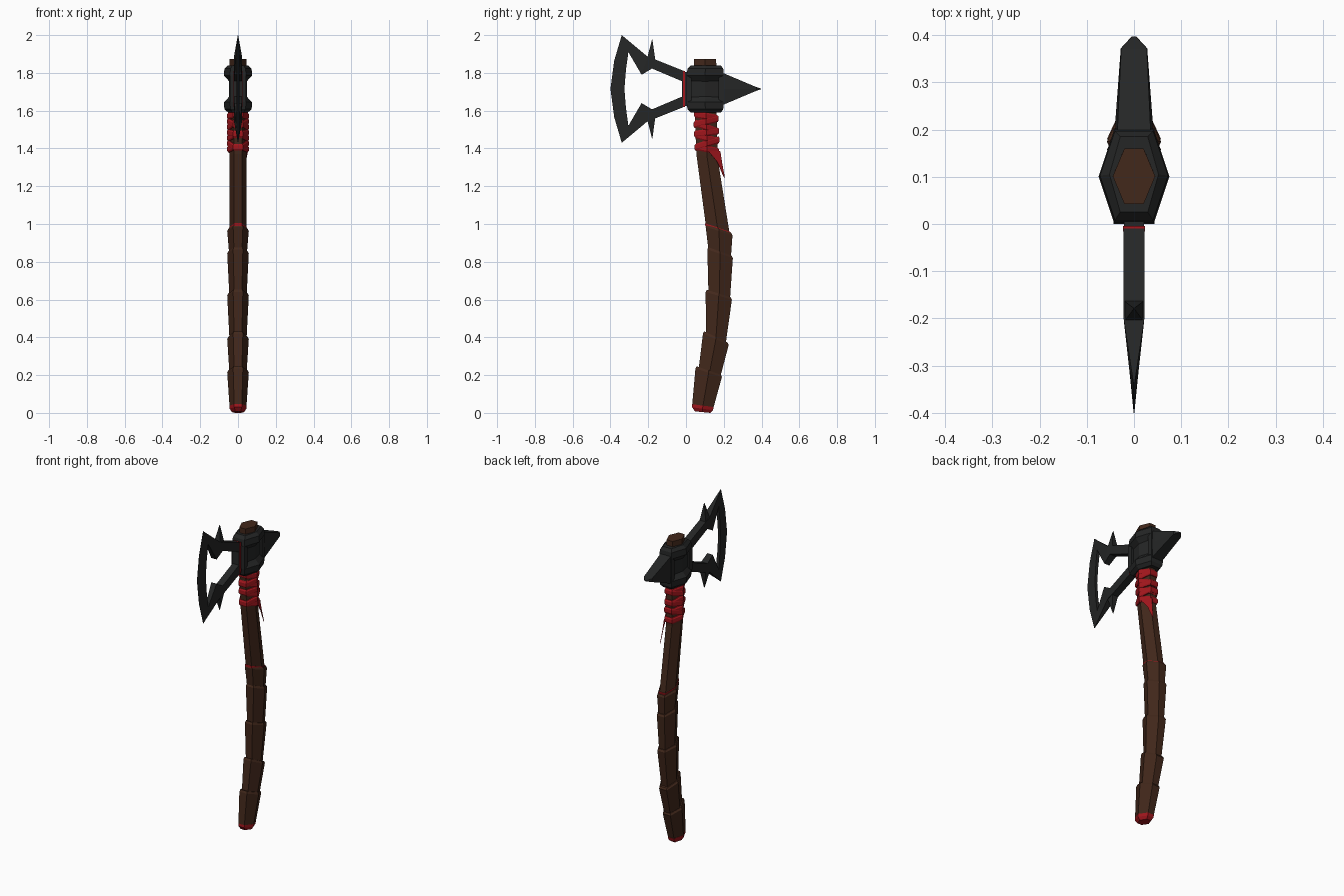
import bpy, bmesh, math


def material(name, rgb):
    m = bpy.data.materials.new(name)
    m.diffuse_color = (*rgb, 1)
    return m


WOOD = material("dark_wood", (0.055, 0.021, 0.011))
RED = material("red_cloth", (0.36, 0.008, 0.012))
IRON = material("black_iron", (0.018, 0.019, 0.019))


def finish(name, bm, mat):
    bmesh.ops.recalc_face_normals(bm, faces=bm.faces)
    me = bpy.data.meshes.new(name)
    bm.to_mesh(me)
    bm.free()
    me.materials.append(mat)
    ob = bpy.data.objects.new(name, me)
    bpy.context.collection.objects.link(ob)
    return ob


def hex_ring(y0, z0, y1, z1, w, flat=0.45):
    """Hexagon across the handle: front edge (y0,z0), back edge (y1,z1), side points at +-w."""
    ym, zm, f = (y0 + y1) / 2, (z0 + z1) / 2, w * flat
    return [(-f, y0, z0), (f, y0, z0), (w, ym, zm), (f, y1, z1), (-f, y1, z1), (-w, ym, zm)]


def loft_bm(rings):
    bm = bmesh.new()
    vs = [[bm.verts.new(p) for p in r] for r in rings]
    n = len(rings[0])
    for a, b in zip(vs, vs[1:]):
        for i in range(n):
            j = (i + 1) % n
            bm.faces.new((a[i], a[j], b[j], b[i]))
    bm.faces.new(vs[0])
    bm.faces.new(vs[-1])
    return bm


def loft(name, rings, mat):
    return finish(name, loft_bm(rings), mat)


# upper shaft, running through the head to the top
loft("upper_shaft", [hex_ring(.112, .97, .235, .93, .045),
                     hex_ring(.104, 1.0, .23, .955, .045),
                     hex_ring(.055, 1.37, .167, 1.35, .045),
                     hex_ring(.045, 1.6, .162, 1.6, .045),
                     hex_ring(.042, 1.873, .16, 1.873, .045)], WOOD)

# overlapping flared grip segments: (top ring, bottom ring)
segments = [((.104, .985, .246, .94), (.122, .84, .236, .80)),
            ((.113, .865, .248, .82), (.119, .625, .232, .59)),
            ((.104, .64, .243, .60), (.106, .41, .210, .365)),
            ((.090, .42, .226, .36), (.066, .225, .180, .185)),
            ((.050, .235, .190, .19), (.033, .045, .146, .03))]
for i, (t, b) in enumerate(segments):
    lip = hex_ring(t[0] + .006, t[1] + .012, t[2] - .006, t[3] + .012, .051)
    loft(f"grip_segment_{i + 1}", [lip, hex_ring(*t, .057), hex_ring(*b, .045)], WOOD)

# red band above the grip and red butt cap
loft("grip_band", [hex_ring(.101, 1.004, .236, .958, .047),
                   hex_ring(.102, .99, .24, .945, .049)], RED)
loft("butt_cap", [hex_ring(.033, .046, .147, .031, .046),
                  hex_ring(.032, .03, .142, .014, .044),
                  hex_ring(.048, .008, .128, 0, .032)], RED)

# cloth wrap: tilted bands in alternating directions
tilts = [.012, -.02, .016, -.008, .022, -.016, .01]
for i, t in enumerate(tilts):
    z = 1.397 + i * .029
    c = .113 - (z - 1.38) * .04
    r = .062 + .004 * (i % 2)
    rings = [hex_ring(c - r + d, z + t + h, c + r - d, z - t + h, .057 - d)
             for h, d in ((-.018, .005), (-.01, 0), (.01, 0), (.018, .005))]
    loft(f"wrap_band_{i + 1}", rings, RED)

# loose end of the wrap
loft("wrap_tail", [[(.054, .115, 1.39), (.024, .182, 1.385), (.018, .178, 1.385), (.046, .115, 1.39)],
                   [(.042, .165, 1.33), (.028, .192, 1.32), (.024, .189, 1.32), (.037, .164, 1.33)],
                   [(.036, .203, 1.245), (.034, .206, 1.245), (.032, .204, 1.245), (.034, .201, 1.245)]], RED)

# head socket: hexagonal collar with two flanges and sunken side panels
profile = [(1.59, .025, .185, .052), (1.608, .008, .197, .072), (1.645, .002, .2, .075),
           (1.663, .002, .2, .056), (1.767, .002, .2, .056), (1.785, .002, .2, .075),
           (1.822, .008, .197, .072), (1.84, .025, .185, .052)]
bm = loft_bm([hex_ring(y0, z, y1, z, w, .56) for z, y0, y1, w in profile])
bmesh.ops.recalc_face_normals(bm, faces=bm.faces)
for s in (1, -1):
    panel = [f for f in bm.faces if f.normal.x * s > .3
             and abs(f.calc_center_median().z - 1.715) < .01]
    bmesh.ops.inset_region(bm, faces=panel, thickness=.012, depth=-.008)
finish("head_socket", bm, IRON)


def box(name, x, y0, y1, z0, z1, mat):
    corners = [(-x, z0), (x, z0), (x, z1), (-x, z1)]
    loft(name, [[(a, y, b) for a, b in corners] for y in (y0, y1)], mat)


# front and back plates of the socket, red strip at the blade root
box("socket_front_plate", .043, 0, .03, 1.645, 1.785, IRON)
box("socket_back_plate", .043, .172, .202, 1.645, 1.785, IRON)
box("blade_root", .021, -.022, .01, 1.625, 1.805, IRON)
box("blade_root_strip", .0235, -.016, -.004, 1.62, 1.81, RED)

# back spike: wedge with slightly ridged sides
spike = []
for y, x, side, h in ((.195, .035, .040, .085), (.225, .034, .039, .072),
                      (.372, .027, .028, .010), (.397, .004, .005, .002)):
    spike.append([(-x, y, 1.715 - h), (x, y, 1.715 - h), (side, y, 1.715),
                  (x, y, 1.715 + h), (-x, y, 1.715 + h), (-side, y, 1.715)])
loft("back_spike", spike, IRON)


def thickness(y):
    return max(.0008, min(.022, .11 * (y + .4)))


# open blade: (outer, inner) point pairs of the upper half, z measured from the blade axis
upper = [((-.005, .093), (-.005, .034)), ((-.16, .155), (-.18, .108)),
         ((-.2, .168), (-.235, .075)), ((-.34, .285), (-.305, .195)),
         ((-.38, .15), (-.318, .10)), ((-.4, 0), (-.326, 0))]
pairs = upper + [((a[0], -a[1]), (b[0], -b[1])) for a, b in upper[-2::-1]]
rings = []
for (oy, oz), (iy, iz) in pairs:
    to = .0008 if oy < -.3 else thickness(oy)
    ti = thickness(iy)
    rings.append([(-to, oy, 1.715 + oz), (to, oy, 1.715 + oz),
                  (ti, iy, 1.715 + iz), (-ti, iy, 1.715 + iz)])
loft("axe_blade", rings, IRON)

# thorns on the top and bottom of the blade arms
for s, name in ((1, "upper_thorn"), (-1, "lower_thorn")):
    base = [(-.021, -.2, .15), (.021, -.2, .15), (.021, -.16, .14), (-.021, -.16, .14)]
    mid = [(-.018, -.203, .172), (.018, -.203, .172), (.018, -.165, .17), (-.018, -.165, .17)]
    tip = [(-.001, -.18, .262), (.001, -.18, .262), (.001, -.178, .262), (-.001, -.178, .262)]
    loft(name, [[(x, y, 1.715 + s * z) for x, y, z in r] for r in (base, mid, tip)], IRON)
